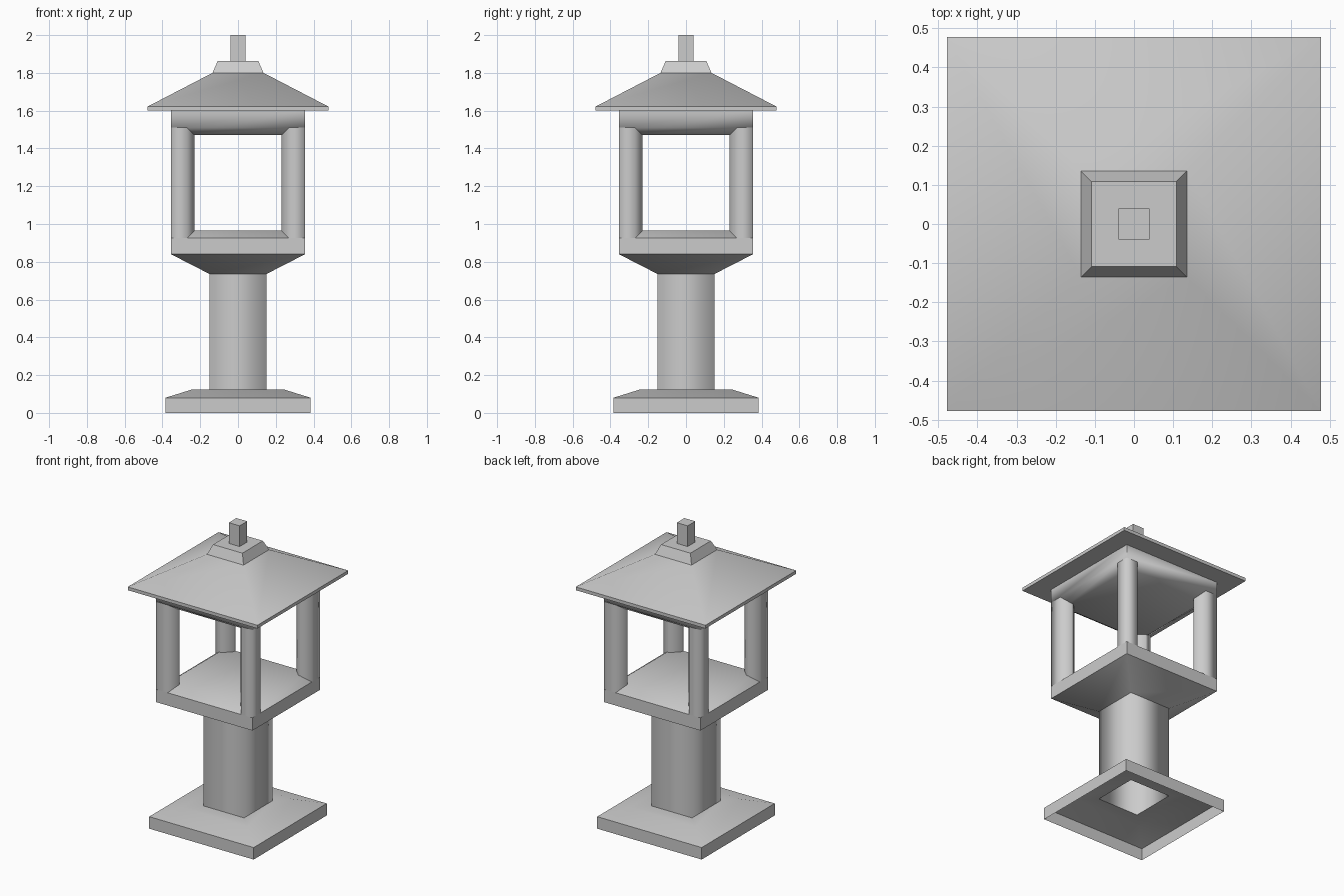
import bpy, bmesh, math

if "Cube" in bpy.data.objects:
    bpy.data.objects.remove(bpy.data.objects["Cube"])


def finish(name, bm, angle):
    bmesh.ops.recalc_face_normals(bm, faces=bm.faces)
    mesh = bpy.data.meshes.new(name)
    bm.to_mesh(mesh)
    bm.free()
    obj = bpy.data.objects.new(name, mesh)
    bpy.context.collection.objects.link(obj)
    bpy.ops.object.select_all(action='DESELECT')
    obj.select_set(True)
    bpy.context.view_layer.objects.active = obj
    bpy.ops.object.shade_smooth_by_angle(angle=math.radians(angle))
    return obj


def loft(bm, loops, bottom, top):
    rings = [[bm.verts.new(p) for p in loop] for loop in loops]
    n = len(rings[0])
    for a, b in zip(rings, rings[1:]):
        for i in range(n):
            j = (i + 1) % n
            bm.faces.new((a[i], a[j], b[j], b[i]))
    if bottom:
        bm.faces.new(rings[0][::-1])
    if top:
        bm.faces.new(rings[-1])


def square_tower(name, profile, bottom=False, top=False, angle=30):
    """Stack of square rings given as (half width, z)."""
    bm = bmesh.new()
    loft(bm, [[(-h, -h, z), (h, -h, z), (h, h, z), (-h, h, z)] for h, z in profile],
         bottom, top)
    return finish(name, bm, angle)


# Hollow foot and pillar
square_tower("base", [(.385, 0), (.385, .08), (.24, .125), (.15, .125)], angle=40)
square_tower("pillar", [(.15, .125), (.15, .735)], angle=100)

# Lantern floor: flared underside, rim and chamfered sill
square_tower("lantern_floor", [(.15, .735), (.355, .84), (.355, .925), (.30, .965)],
             top=True, angle=50)

# Corner posts with chamfered window sides, mirrored to all corners
section = [(.355, .355), (.27, .355), (.23, .30), (.23, .285),
           (.285, .23), (.30, .23), (.355, .27)]
bm = bmesh.new()
loft(bm, [[(x, y, z) for x, y in section] for z in (.925, 1.51)], False, False)
posts = finish("corner_posts", bm, 100)
mirror = posts.modifiers.new("mirror", 'MIRROR')
mirror.use_axis = (True, True, False)
mirror.use_mirror_merge = False

# Lantern ceiling with chamfered lower edge
square_tower("lantern_ceiling", [(.30, 1.47), (.355, 1.51), (.355, 1.60)],
             bottom=True, angle=60)

# Roof, collar and finial
square_tower("roof", [(.478, 1.60), (.478, 1.622), (.135, 1.80)],
             bottom=True, top=True, angle=45)
square_tower("roof_collar", [(.135, 1.80), (.108, 1.862)], top=True)
square_tower("finial", [(.04, 1.862), (.04, 2.0)], top=True)
